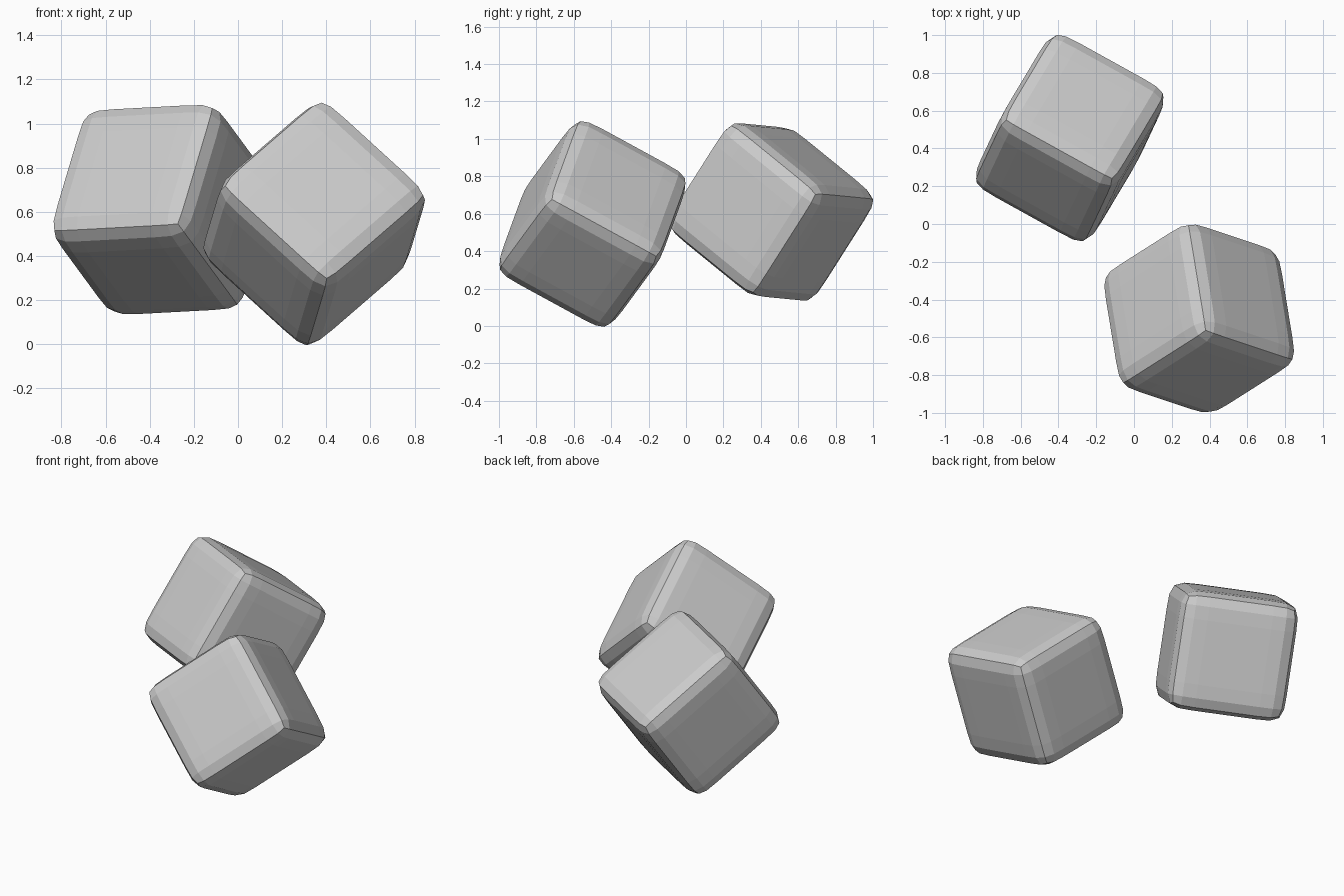
import bpy, bmesh
from mathutils import Vector, Matrix

if "Cube" in bpy.data.objects:
    bpy.data.objects.remove(bpy.data.objects["Cube"])

HALF = 0.36      # cage half size
LOOP = 0.20      # support loop distance from the middle

grey = bpy.data.materials.new("light_grey")
grey.diffuse_color = (0.6, 0.6, 0.6, 1)
grey.use_nodes = True
grey.node_tree.nodes["Principled BSDF"].inputs["Base Color"].default_value = grey.diffuse_color


def rounded_cube(name, centre, edge_a, edge_b):
    """Cube with support loops, softened by one subdivision level."""
    bm = bmesh.new()
    bmesh.ops.create_cube(bm, size=2 * HALF)
    for axis in range(3):
        normal = Vector((0, 0, 0))
        normal[axis] = 1
        for d in (-LOOP, 0, LOOP):
            bmesh.ops.bisect_plane(bm, geom=bm.verts[:] + bm.edges[:] + bm.faces[:],
                                   plane_co=normal * d, plane_no=normal)
    mesh = bpy.data.meshes.new(name)
    bm.to_mesh(mesh)
    bm.free()
    mesh.materials.append(grey)
    ob = bpy.data.objects.new(name, mesh)
    bpy.context.collection.objects.link(ob)
    sub = ob.modifiers.new("soften", 'SUBSURF')
    sub.levels = sub.render_levels = 1
    # orient the cube along two of its edge directions
    a = Vector(edge_a).normalized()
    b = Vector(edge_b)
    b = (b - a * b.dot(a)).normalized()
    rot = Matrix((a, b, a.cross(b))).transposed()
    ob.matrix_world = Matrix.Translation(centre) @ rot.to_4x4()


# Two tumbled cubes
rounded_cube("front_cube", (0.345, -0.50, 0.545), (-0.09, 0.55, -0.30), (-0.44, -0.28, -0.38))
rounded_cube("back_cube", (-0.34, 0.455, 0.61), (-0.56, 0.31, -0.03), (-0.15, -0.346, -0.536))
